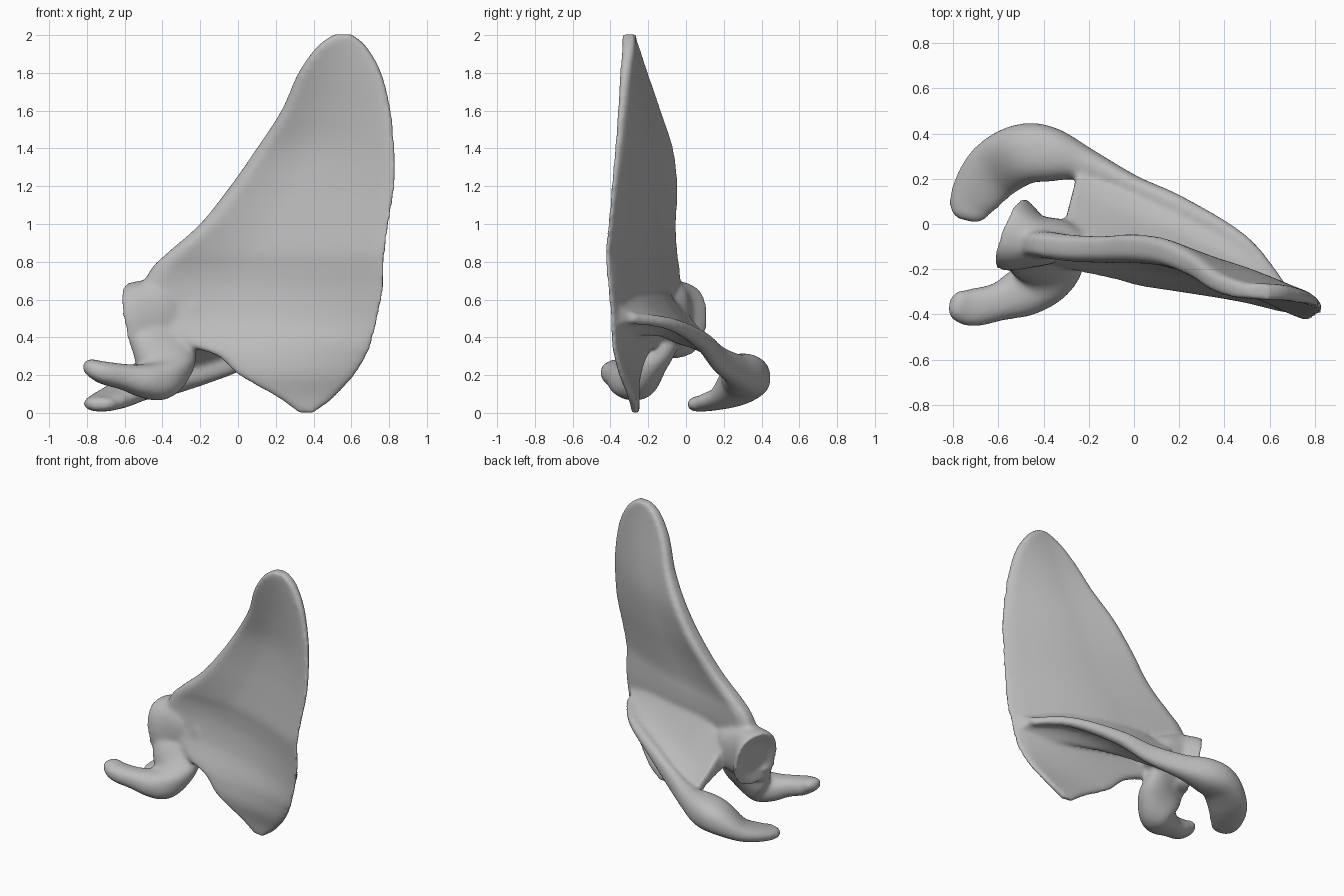
import bpy
import bmesh
import math
from mathutils import Vector

cube = bpy.data.objects.get("Cube")
if cube:
    bpy.data.objects.remove(cube, do_unlink=True)

bone = bpy.data.materials.new("bone_grey")
bone.use_nodes = True
bone.diffuse_color = (0.5, 0.5, 0.5, 1)
bone.node_tree.nodes["Principled BSDF"].inputs["Base Color"].default_value = (0.5, 0.5, 0.5, 1)


def spline(rows, steps):
    """Smoothly interpolate rows of numbers."""
    out = []
    for i in range(len(rows) - 1):
        p = [rows[max(0, min(len(rows) - 1, i + k))] for k in (-1, 0, 1, 2)]
        for s in range(steps):
            t = s / steps
            out.append([b + 0.5 * t * (c - a + t * (2 * a - 5 * b + 4 * c - d + t * (3 * (b - c) + d - a)))
                        for a, b, c, d in zip(*p)])
    return out + [list(rows[-1])]


def loft(bm, rings):
    """Skin a closed solid through rings of equal length."""
    loops = [[bm.verts.new(p) for p in ring] for ring in rings]
    n = len(loops[0])
    for a, b in zip(loops, loops[1:]):
        for j in range(n):
            k = (j + 1) % n
            bm.faces.new((a[j], a[k], b[k], b[j]))
    bm.faces.new(loops[0][::-1])
    bm.faces.new(loops[-1])


def tube(bm, rows, start_cap=0.6, sides=24):
    """Rows: x, y, z, half width, half height. A negative cap hollows the start."""
    rows = spline(rows, 6)
    pts = [Vector(r[:3]) for r in rows]
    last = len(rows) - 1
    rings = []

    def ring(c, d, w, h):
        side = d.cross(Vector((0, 0, 1))).normalized()
        up = side.cross(d).normalized()
        out = []
        for j in range(sides):
            a = math.tau * j / sides
            u, v = (math.copysign(abs(q) ** 0.85, q) for q in (math.cos(a), math.sin(a)))
            out.append(c + side * w * u + up * h * v)
        return out

    for i, (x, y, z, w, h) in enumerate(rows):
        d = (pts[min(last, i + 1)] - pts[max(0, i - 1)]).normalized()
        tip = min(w, h)
        if i == 0:
            rings.append(ring(pts[i] - d * tip * start_cap, d, w * 0.55, h * 0.55))
        rings.append(ring(pts[i], d, w, h))
        if i == last:
            rings.append(ring(pts[i] + d * tip * 0.6, d, w * 0.55, h * 0.55))
    loft(bm, rings)


def sheet(bm, rows, normal, flare, cols=28):
    """Rows: edge A xyz, edge B xyz, half thickness at A, at B, bow."""
    rings = []
    for r in spline(rows, 6):
        a, b = Vector(r[:3]), Vector(r[3:6])
        thick_a, thick_b, bow = r[6:]
        front, back = [], []
        for j in range(cols + 1):
            t = j / cols
            mid = a.lerp(b, t) + normal * bow * math.sin(math.pi * t)
            half = thick_b + (thick_a - thick_b) * max(0, 1 - t / flare) ** 1.5
            half *= min(1, 0.5 + 9 * min(t, 1 - t))
            front.append(mid - normal * half)
            back.append(mid + normal * half)
        rings.append(front + back[::-1])
    loft(bm, rings)


bm = bmesh.new()

# Broad blade: z, lateral x, medial x, lateral y, medial y, lateral thickness, bow
blade = [
    (0.0, 0.32, 0.40, -0.26, -0.27, 0.02, 0),
    (0.08, 0.21, 0.51, -0.26, -0.29, 0.02, 0),
    (0.2, 0.0, 0.62, -0.25, -0.34, 0.02, 0),
    (0.3, -0.11, 0.68, -0.22, -0.37, 0.025, 0.01),
    (0.37, -0.3, 0.71, -0.17, -0.385, 0.04, 0.025),
    (0.5, -0.45, 0.74, -0.11, -0.39, 0.06, 0.06),
    (0.65, -0.5, 0.77, -0.09, -0.405, 0.075, 0.085),
    (0.76, -0.46, 0.775, -0.09, -0.415, 0.075, 0.085),
    (0.85, -0.37, 0.78, -0.1, -0.42, 0.075, 0.075),
    (1.0, -0.2, 0.8, -0.105, -0.405, 0.075, 0.06),
    (1.2, -0.04, 0.83, -0.1, -0.385, 0.08, 0.045),
    (1.4, 0.1, 0.83, -0.12, -0.365, 0.075, 0.035),
    (1.6, 0.23, 0.81, -0.18, -0.345, 0.065, 0.02),
    (1.8, 0.32, 0.76, -0.245, -0.325, 0.055, 0.01),
    (1.94, 0.42, 0.68, -0.285, -0.305, 0.045, 0),
    (2.005, 0.51, 0.6, -0.3, -0.3, 0.03, 0),
]
sheet(bm, [(xl, yl, z, xm, ym, z, th, 0.021 + 0.015 * max(0, z - 1), bow)
           for z, xl, xm, yl, ym, th, bow in blade], Vector((0, 1, 0)), 0.4)

# Spine wall, flared where it springs from the back of the blade
sheet(bm, [
    (0.71, -0.36, 0.51, 0.66, -0.28, 0.5, 0.05, 0.03, 0),
    (0.45, -0.28, 0.54, 0.48, -0.09, 0.47, 0.14, 0.025, 0),
    (0.2, -0.2, 0.55, 0.2, 0.08, 0.385, 0.16, 0.022, 0),
    (0.0, -0.15, 0.55, 0.0, 0.17, 0.3, 0.16, 0.025, 0),
    (-0.2, -0.08, 0.5, -0.19, 0.25, 0.235, 0.13, 0.035, 0),
    (-0.31, -0.01, 0.46, -0.24, 0.27, 0.22, 0.09, 0.045, 0),
], Vector((0, 0, 1)), 0.65)

# Free ridge of the spine, curling into the broad hooked end
tube(bm, [
    (0.66, -0.28, 0.5, 0.02, 0.03), (0.48, -0.08, 0.47, 0.035, 0.035),
    (0.2, 0.08, 0.385, 0.045, 0.05), (0.0, 0.17, 0.29, 0.045, 0.07),
    (-0.2, 0.26, 0.23, 0.07, 0.085), (-0.36, 0.305, 0.205, 0.12, 0.11),
    (-0.49, 0.31, 0.175, 0.135, 0.105), (-0.62, 0.235, 0.095, 0.135, 0.065),
    (-0.71, 0.11, 0.055, 0.11, 0.047), (-0.73, 0.035, 0.045, 0.08, 0.038),
])

# Shoulder socket with its shallow hollow, and the neck behind it
tube(bm, [
    (-0.55, -0.04, 0.485, 0.17, 0.205), (-0.5, -0.058, 0.495, 0.155, 0.205),
    (-0.42, -0.075, 0.505, 0.115, 0.195), (-0.31, -0.075, 0.5, 0.09, 0.15),
    (-0.2, -0.12, 0.52, 0.05, 0.11),
], start_cap=-0.15)

# Front beak-like process on its wide root
tube(bm, [
    (-0.79, -0.355, 0.25, 0.065, 0.042), (-0.72, -0.37, 0.215, 0.085, 0.06),
    (-0.6, -0.345, 0.19, 0.085, 0.07), (-0.5, -0.305, 0.17, 0.11, 0.09),
    (-0.41, -0.26, 0.175, 0.115, 0.105), (-0.385, -0.19, 0.26, 0.16, 0.09),
    (-0.4, -0.12, 0.4, 0.175, 0.08),
])

bmesh.ops.recalc_face_normals(bm, faces=bm.faces)
mesh = bpy.data.meshes.new("shoulder_blade")
bm.to_mesh(mesh)
bm.free()
mesh.materials.append(bone)
obj = bpy.data.objects.new("shoulder_blade", mesh)
bpy.context.collection.objects.link(obj)
bpy.context.view_layer.objects.active = obj
obj.select_set(True)

# Fuse the parts and soften the joins
fuse = obj.modifiers.new("fuse", "REMESH")
fuse.mode = "VOXEL"
fuse.voxel_size = 0.012
fuse.use_smooth_shade = True
soften = obj.modifiers.new("soften", "SMOOTH")
soften.factor = 0.5
soften.iterations = 18
bpy.ops.object.shade_smooth()
